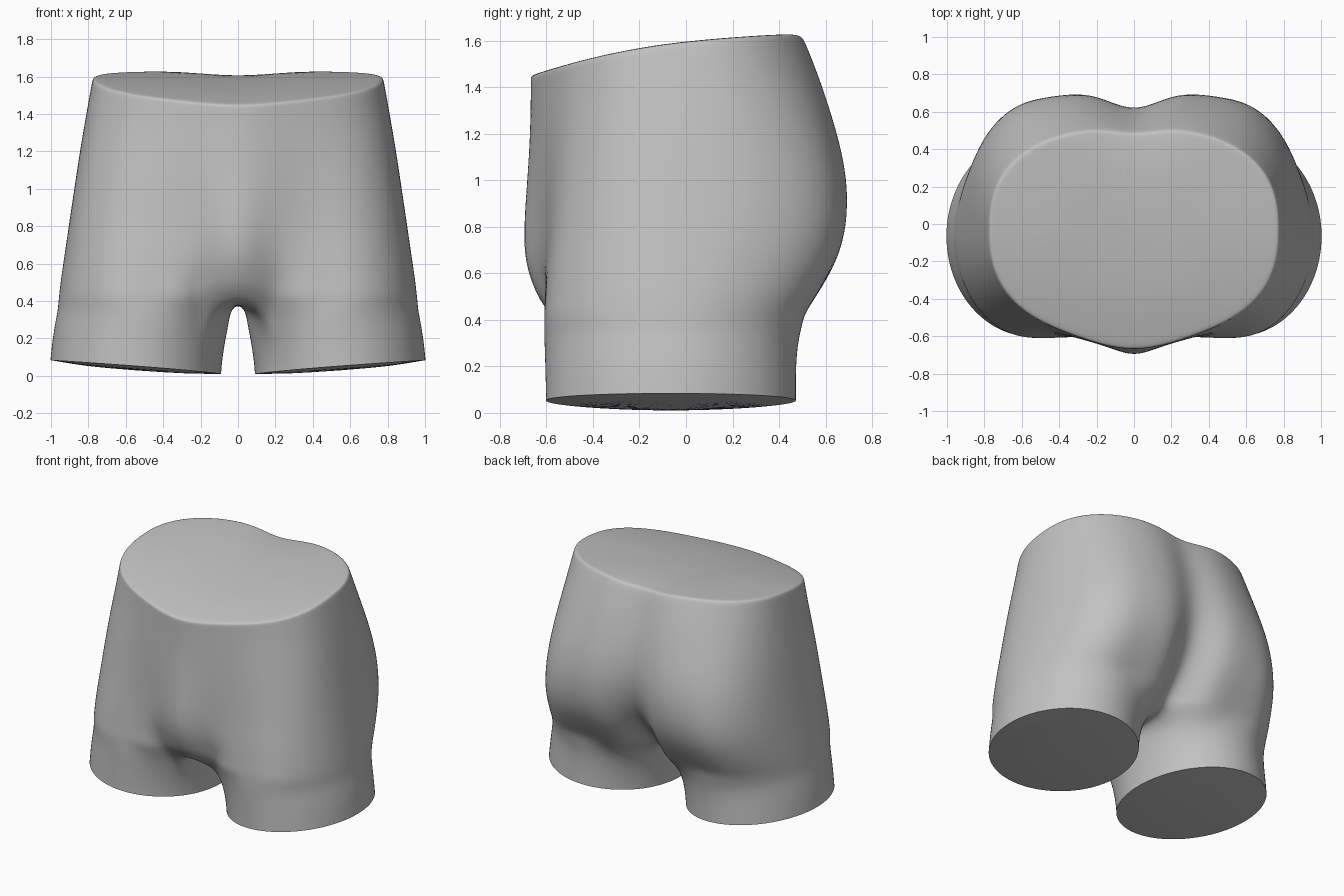
import bpy, bmesh, math

if "Cube" in bpy.data.objects:
    bpy.data.objects.remove(bpy.data.objects["Cube"])

N, M = 36, 8          # segments around the outside, and across the crotch seam
YC = -0.03            # depth of the widest point
LEG_X, LEG_Y = 0.545, -0.065

# torso rings: height, half width, front, front bulge, bulge width, groin dip,
#              back, cleft depth, cleft width, squareness, leg roundness
RINGS = [
    (1.58, 0.776, -0.60, 0.068, 0.30, 0.0, 0.515, 0.03, 0.16, 2.5, 0.0),
    (1.555, 0.782, -0.60, 0.068, 0.30, 0.0, 0.53, 0.03, 0.16, 2.5, 0.0),
    (1.40, 0.810, -0.60, 0.068, 0.30, 0.0, 0.597, 0.045, 0.16, 2.5, 0.05),
    (1.20, 0.845, -0.60, 0.074, 0.28, 0.0, 0.665, 0.06, 0.17, 2.6, 0.15),
    (1.00, 0.875, -0.60, 0.088, 0.24, 0.0, 0.712, 0.085, 0.17, 2.7, 0.3),
    (0.80, 0.905, -0.60, 0.108, 0.20, 0.005, 0.705, 0.12, 0.16, 2.8, 0.5),
    (0.65, 0.927, -0.605, 0.115, 0.17, 0.02, 0.655, 0.17, 0.14, 2.9, 0.7),
    (0.53, 0.945, -0.607, 0.085, 0.14, 0.05, 0.58, 0.20, 0.13, 3.0, 0.85),
    (0.47, 0.952, -0.609, 0.05, 0.12, 0.07, 0.54, 0.21, 0.13, 3.0, 0.93),
    (0.42, 0.958, -0.61, 0.0, 0.12, 0.09, 0.508, 0.21, 0.13, 3.0, 1.0),
]
# leg rings: height, blend from torso shape to oval, outer x, inner x, front, back
LEGS = [
    (0.35, 0.6, 0.966, 0.04, -0.61, 0.483),
    (0.27, 0.9, 0.977, 0.053, -0.607, 0.475),
    (0.15, 1.0, 0.99, 0.075, -0.604, 0.472),
    (0.04, 1.0, 0.999, 0.088, -0.602, 0.472),
    (0.00, 1.0, 1.002, 0.09, -0.602, 0.472),
]


def waist_height(x, y):
    """Height of the sloping waist cut."""
    h = 1.592 + 0.105 * y - 0.17 * min(y, 0) ** 2 - 0.07 * max(y, 0) ** 2
    return h - 0.12 * max(y, 0) ** 2 * math.exp(-(x / 0.25) ** 2)


def half_ring(z, w, front, bulge, bw, dip, back, cleft, cw, n, leg):
    """Half outline from front centre, round the side, to back centre."""
    def edge(x, depth):
        body = YC + (depth - YC) * max(0, 1 - (x / w) ** n) ** (1 / n)
        u = max(0, x - LEG_X) / (w - LEG_X)
        thigh = LEG_Y + (depth - LEG_Y) * math.sqrt(max(0, 1 - u * u))
        return body + (thigh - body) * leg

    def front_y(x):
        return (edge(x, front) - bulge * math.exp(-(x / bw) ** 2)
                + dip * math.exp(-((x - 0.15) / 0.1) ** 2))

    def back_y(x):
        return edge(x, back) - cleft * math.exp(-(x / cw) ** 2)

    v = max(0, (z - 0.42) / 1.16)
    cx, cy = LEG_X * (1 - v), LEG_Y
    a0 = math.atan2(front_y(0) - cy, -cx - 1e-9)
    a1 = math.atan2(back_y(0) - cy, -cx - 1e-9)
    pts = []
    for i in range(N + 1):
        a = a0 + (a1 - a0) * i / N
        lo, hi = 0.0, 1.6
        for _ in range(30):      # find the outline along this direction
            r = (lo + hi) / 2
            x, y = cx + r * math.cos(a), cy + r * math.sin(a)
            if 0 <= x <= w and front_y(x) <= y <= back_y(x):
                lo = r
            else:
                hi = r
        if i == 0:
            x, y = 0.0, front_y(0)
        elif i == N:
            x, y = 0.0, back_y(0)
        pts.append((x, y, z + v * v * (waist_height(x, y) - 1.58)))
    return pts


bm = bmesh.new()


def join_rows(a, b):
    for i in range(len(a) - 1):
        bm.faces.new((a[i], b[i], b[i + 1], a[i + 1]))


# torso
rows = [[bm.verts.new(p) for p in half_ring(*r)] for r in RINGS]
for a, b in zip(rows, rows[1:]):
    join_rows(a, b)

# waist cut, with a softly rounded rim
upper = rows[0]
for s in (0.975, 0.9, 0.5):
    ring = []
    for v in rows[0]:
        x, y = v.co.x * s, -0.05 + (v.co.y + 0.05) * s
        ring.append(bm.verts.new((x, y, waist_height(x, y) + 0.004)))
    join_rows(ring, upper)
    upper = ring
bm.faces.new(upper)

# crotch seam, from back to front
back_v, front_v = rows[-1][-1], rows[-1][0]
seam = []
for k in range(1, M):
    t = k / M
    y = back_v.co.y + (front_v.co.y - back_v.co.y) * t
    seam.append(bm.verts.new((0, y, 0.42 - 0.037 * math.sin(math.pi * t) ** 0.6)))

# leg
prev = rows[-1] + seam
base = [v.co.copy() for v in prev]
total = N + M
for z, s, xo, xi, f, b in LEGS:
    cx, cy, rx, ry = (xo + xi) / 2, (f + b) / 2, (xo - xi) / 2, (b - f) / 2
    ring = []
    for p in base:
        dx, dy = p.x - LEG_X, p.y - LEG_Y
        d = math.hypot(dx, dy)
        c, sn = dx / d, dy / d
        r = 1.004 / math.hypot(c / rx, sn / ry)
        x = max(p.x, 0.04) * (1 - s) + (cx + r * c) * s
        y = p.y * (1 - s) + (cy + r * sn) * s
        tilt = (0.09 * x ** 0.7 - 0.006) * max(0, 1 - z / 0.35)
        ring.append(bm.verts.new((x, y, z + tilt)))
    for i in range(total):
        j = (i + 1) % total
        bm.faces.new((prev[i], ring[i], ring[j], prev[j]))
    prev = ring

# slightly domed cut under the leg
rim = prev
inner = [bm.verts.new((LEG_X + (v.co.x - LEG_X) * 0.5, LEG_Y + (v.co.y - LEG_Y) * 0.5,
                       v.co.z * 0.45 + 0.012 * 0.55)) for v in rim]
for i in range(total):
    j = (i + 1) % total
    bm.faces.new((rim[i], inner[i], inner[j], rim[j]))
bm.faces.new(list(reversed(inner)))
for f in bm.faces:
    f.smooth = True
crease = bm.edges.layers.float.new("crease_edge")
for i in range(total):
    e = bm.edges.get((rim[i], rim[(i + 1) % total]))
    e[crease] = 1.0
    e.smooth = False
bmesh.ops.recalc_face_normals(bm, faces=bm.faces)

mesh = bpy.data.meshes.new("lower_torso")
bm.to_mesh(mesh)
bm.free()
torso = bpy.data.objects.new("lower_torso", mesh)
bpy.context.collection.objects.link(torso)

grey = bpy.data.materials.new("plain_grey")
grey.diffuse_color = (0.54, 0.54, 0.54, 1)
grey.use_nodes = True
grey.node_tree.nodes["Principled BSDF"].inputs["Base Color"].default_value = grey.diffuse_color
mesh.materials.append(grey)

# mirror to the other side, then smooth
mirror = torso.modifiers.new("mirror", 'MIRROR')
mirror.use_clip = True
mirror.merge_threshold = 0.0005
sub = torso.modifiers.new("smooth", 'SUBSURF')
sub.levels = sub.render_levels = 2
